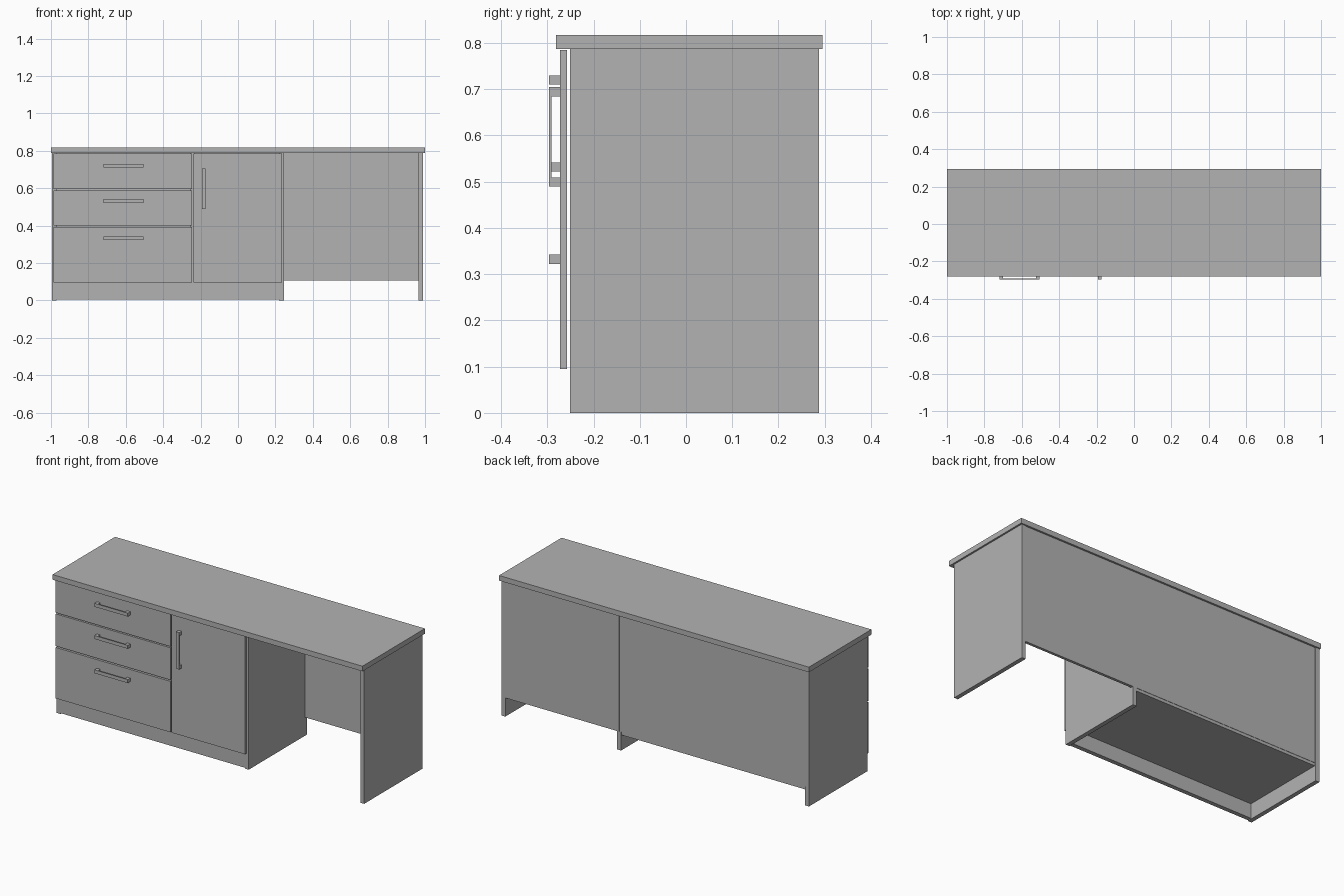
import bpy

old = bpy.data.objects.get("Cube")
if old:
    bpy.data.objects.remove(old, do_unlink=True)

# Single flat grey finish
grey = bpy.data.materials.new("grey_laminate")
grey.use_nodes = True
color = (0.45, 0.45, 0.45, 1)
grey.diffuse_color = color
grey.node_tree.nodes["Principled BSDF"].inputs["Base Color"].default_value = color

CORNERS = [(i, j, k) for i in (0, 1) for j in (0, 1) for k in (0, 1)]
FACES = [(0, 1, 3, 2), (4, 6, 7, 5), (0, 4, 5, 1), (2, 3, 7, 6), (0, 2, 6, 4), (1, 5, 7, 3)]


def boxes(name, *extents):
    """One object made of boxes, each given as (x range, y range, z range)."""
    verts, faces = [], []
    for x, y, z in extents:
        base = len(verts)
        verts += [(x[i], y[j], z[k]) for i, j, k in CORNERS]
        faces += [tuple(base + v for v in f) for f in FACES]
    mesh = bpy.data.meshes.new(name)
    mesh.from_pydata(verts, [], faces)
    mesh.materials.append(grey)
    obj = bpy.data.objects.new(name, mesh)
    bpy.context.collection.objects.link(obj)
    return obj


FRONT, BACK = -0.251, 0.288
UNDER_TOP = 0.787
FACE_Y = (-0.272, -0.257)

# Worktop
boxes("worktop", ((-1, 1), (-0.281, 0.295), (UNDER_TOP, 0.817)))

# Upright panels; the middle one stops at the back panels above its foot
side = (FRONT, BACK)
boxes("right_side_panel", ((-0.995, -0.97), side, (0, UNDER_TOP)))
boxes("left_side_panel", ((0.965, 0.99), side, (0, UNDER_TOP)))
boxes("middle_panel",
      ((0.22, 0.245), (FRONT, 0.268), (0, UNDER_TOP)),
      ((0.22, 0.245), (0.268, 0.284), (0, 0.107)))

# Cabinet carcass
boxes("cabinet_floor", ((-0.97, 0.22), (FRONT, 0.282), (0.09, 0.107)))
boxes("cabinet_divider", ((-0.253, -0.229), (FRONT, 0.268), (0.107, UNDER_TOP)))
boxes("plinth", ((-0.97, 0.22), (FRONT, -0.226), (0.005, 0.09)))
boxes("cabinet_back", ((-0.97, 0.23), (0.268, 0.284), (0.107, UNDER_TOP)))
boxes("modesty_panel", ((0.232, 0.965), (0.268, 0.284), (0.107, UNDER_TOP)))


# Handles: two posts joined by a thin bar
def handle(name, center_x, center_z, vertical=False):
    half, width, post = 0.1075, 0.01, 0.02
    bar_y, post_y = (-0.296, -0.291), (-0.296, FACE_Y[0])
    parts = [((-half, half), bar_y)]
    parts += [((-half, post - half), post_y), ((half - post, half), post_y)]
    extents = []
    for along, y in parts:
        across = (-width, width)
        x, z = (across, along) if vertical else (along, across)
        extents.append(([center_x + v for v in x], y, [center_z + v for v in z]))
    boxes(name, *extents)


# Drawer fronts and door
drawers = {"top": (0.595, 0.785, 0.72),
           "middle": (0.4, 0.588, 0.532),
           "bottom": (0.095, 0.392, 0.332)}
for place, (low, high, grip) in drawers.items():
    boxes(place + "_drawer_front", ((-0.986, -0.246), FACE_Y, (low, high)))
    handle(place + "_drawer_handle", -0.612, grip)
boxes("door", ((-0.238, 0.236), FACE_Y, (0.095, 0.785)))
handle("door_handle", -0.183, 0.597, vertical=True)
